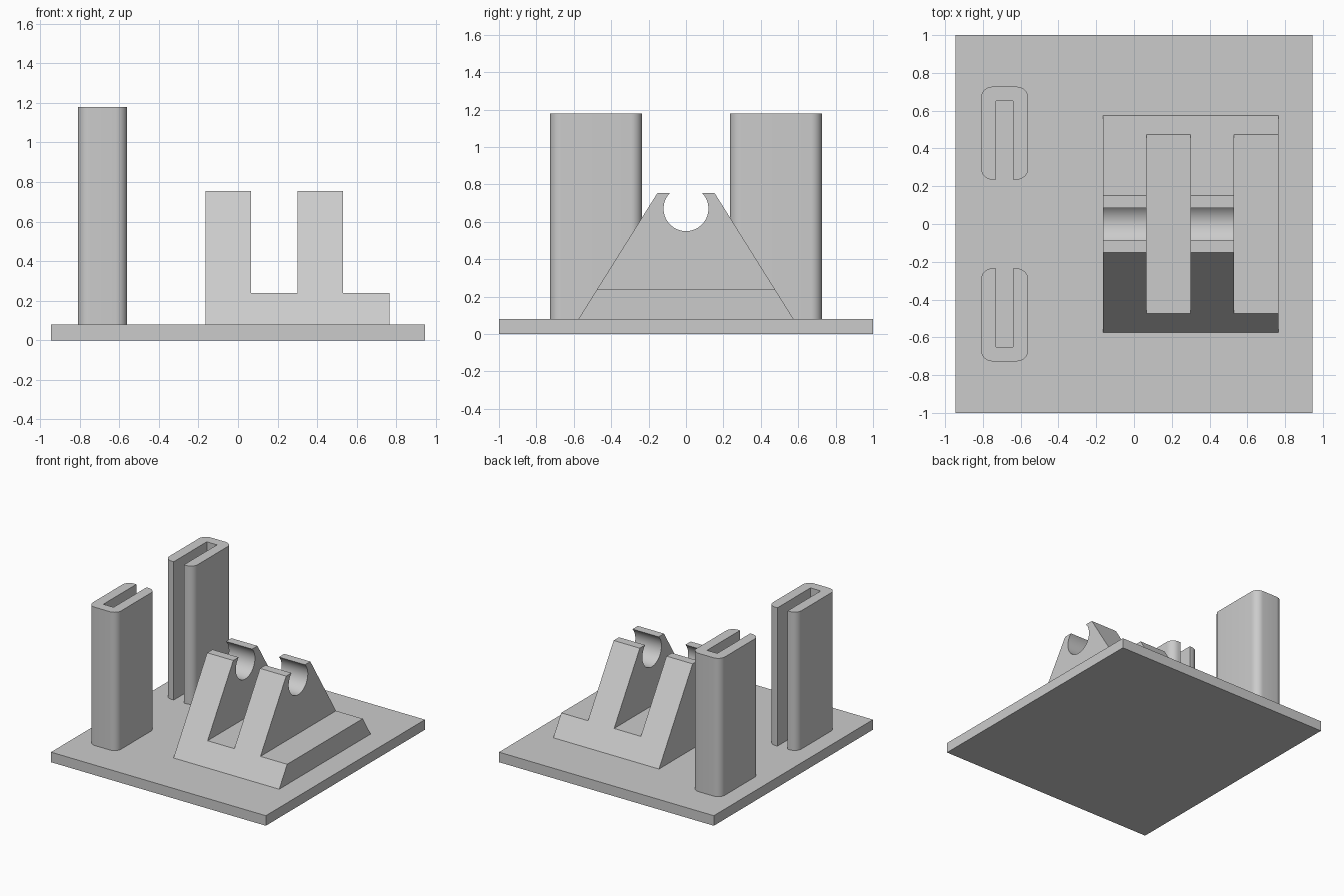
import bpy, bmesh, math
from mathutils import Vector

cube = bpy.data.objects.get("Cube")
if cube:
    bpy.data.objects.remove(cube, do_unlink=True)

grey = bpy.data.materials.new("light_grey")
grey.use_nodes = True
colour = (0.6, 0.6, 0.6, 1)
grey.diffuse_color = colour
grey.node_tree.nodes["Principled BSDF"].inputs["Base Color"].default_value = colour

PLATE_TOP = 0.08


def prism(name, outlines, direction):
    """Extrude closed 3D outlines along a direction into one solid object."""
    bm = bmesh.new()
    for outline in outlines:
        face = bm.faces.new([bm.verts.new(p) for p in outline])
        moved = bmesh.ops.extrude_face_region(bm, geom=[face], use_keep_orig=True)
        verts = [v for v in moved["geom"] if isinstance(v, bmesh.types.BMVert)]
        bmesh.ops.translate(bm, verts=verts, vec=Vector(direction))
    bmesh.ops.recalc_face_normals(bm, faces=bm.faces)
    mesh = bpy.data.meshes.new(name)
    bm.to_mesh(mesh)
    bm.free()
    mesh.materials.append(grey)
    obj = bpy.data.objects.new(name, mesh)
    bpy.context.collection.objects.link(obj)
    return obj


def activate(obj):
    bpy.ops.object.select_all(action='DESELECT')
    obj.select_set(True)
    bpy.context.view_layer.objects.active = obj


def smooth(obj):
    activate(obj)
    bpy.ops.object.shade_smooth_by_angle(angle=math.radians(30))


def arc(cx, cy, radius, start, end, steps):
    angles = [math.radians(start + (end - start) * i / steps) for i in range(steps + 1)]
    return [(cx + radius * math.cos(a), cy + radius * math.sin(a)) for a in angles]


def rect(x0, x1, y0, y1, z):
    return [(x0, y0, z), (x1, y0, z), (x1, y1, z), (x0, y1, z)]


# Base plate
prism("base_plate", [rect(-0.945, 0.945, -1, 1, 0)], (0, 0, PLATE_TOP))

# Slotted upright posts, with the slots facing each other
x0, x1, y0, y1, r = -0.81, -0.56, 0.235, 0.727, 0.06
s0, s1, slot_end = -0.73, -0.64, 0.65
post = [(s1, slot_end), (s1, y0)]
post += arc(x1 - r, y0 + r, r, -90, 0, 8)
post += arc(x1 - r, y1 - r, r, 0, 90, 8)
post += arc(x0 + r, y1 - r, r, 90, 180, 8)
post += arc(x0 + r, y0 + r, r, 180, 270, 8)
post += [(s0, y0), (s0, slot_end)]
for name, side in (("back_post", 1), ("front_post", -1)):
    outline = [(x, y * side, PLATE_TOP) for x, y in post]
    smooth(prism(name, [outline], (0, 0, 1.18 - PLATE_TOP)))

# Sloped cradle block with a round channel open at the top
left, right, top = -0.165, 0.765, 0.755
channel_z, channel_r = 0.67, 0.12
lip = math.degrees(math.asin((top - channel_z) / channel_r))
profile = [(-0.575, PLATE_TOP), (0.575, PLATE_TOP), (0.152, top)]
profile += arc(0, channel_z, channel_r, lip, -180 - lip, 48)
profile += [(-0.152, top)]
cradle = prism("cradle_block", [[(left, y, z) for y, z in profile]],
               (right - left, 0, 0))

# Gaps between and beside the two ribs
gaps = [rect(a, b, -0.8, 0.8, 0.24) for a, b in ((0.065, 0.3), (0.53, 0.9))]
cutter = prism("rib_gap_cutter", gaps, (0, 0, 0.8))
cutter.hide_render = True
cut = cradle.modifiers.new("rib_gaps", 'BOOLEAN')
cut.operation = 'DIFFERENCE'
cut.solver = 'EXACT'
cut.object = cutter
activate(cradle)
bpy.ops.object.modifier_apply(modifier=cut.name)
bpy.data.objects.remove(cutter, do_unlink=True)
smooth(cradle)
